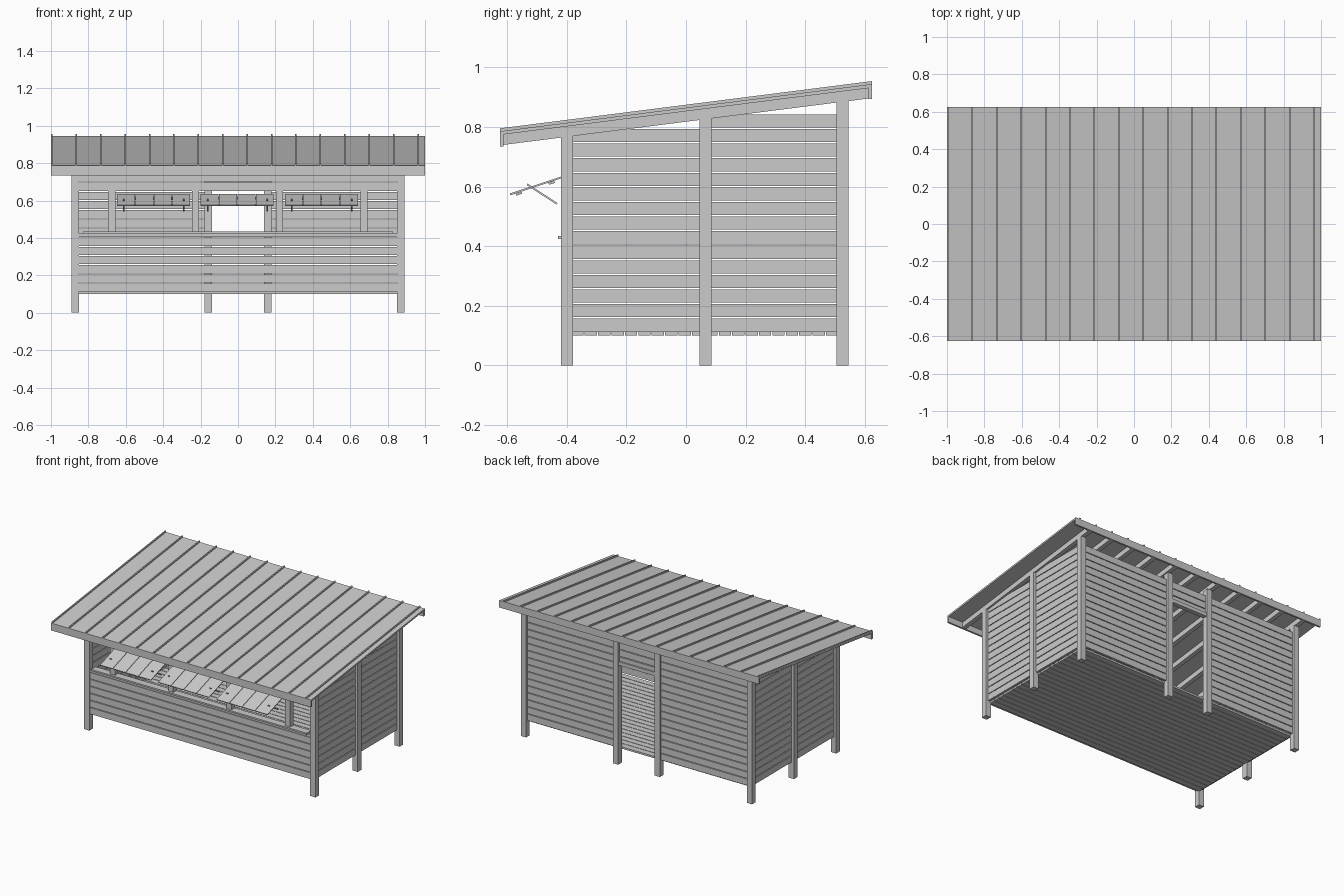
import bpy
import bmesh

cube = bpy.data.objects.get("Cube")
if cube:
    bpy.data.objects.remove(cube, do_unlink=True)

grey = bpy.data.materials.new("weathered_grey")
grey.use_nodes = True
grey.diffuse_color = (0.6, 0.6, 0.6, 1)
grey.node_tree.nodes["Principled BSDF"].inputs["Base Color"].default_value = (0.6, 0.6, 0.6, 1)

SLOPE = 0.127
PITCH, GAP, BASE = 0.049, 0.005, 0.11


def roof_z(y, below=0.0):
    """Height of the roof sheet's top at y, less an offset."""
    return 0.865 + SLOPE * y - below


def prism(bm, x0, x1, profile):
    """Extrude a (y, z) outline from x0 to x1."""
    a = [bm.verts.new((x0, y, z)) for y, z in profile]
    b = [bm.verts.new((x1, y, z)) for y, z in profile]
    bm.faces.new(a)
    bm.faces.new(b[::-1])
    for i in range(len(a)):
        j = (i + 1) % len(a)
        bm.faces.new((a[j], a[i], b[i], b[j]))


def box(bm, x0, x1, y0, y1, z0, z1):
    prism(bm, x0, x1, [(y0, z0), (y1, z0), (y1, z1), (y0, z1)])


def sloped(bm, x0, x1, y0, y1, top, bottom):
    """Bar that follows the roof slope."""
    prism(bm, x0, x1, [(y0, roof_z(y0, bottom)), (y1, roof_z(y1, bottom)),
                       (y1, roof_z(y1, top)), (y0, roof_z(y0, top))])


def slat(bm, x0, x1, p, q, t):
    """Flat bar of thickness t between two (y, z) points."""
    dy, dz = q[0] - p[0], q[1] - p[1]
    n = (dy * dy + dz * dz) ** 0.5
    oy, oz = -dz / n * t, dy / n * t
    prism(bm, x0, x1, [p, q, (q[0] + oy, q[1] + oz), (p[0] + oy, p[1] + oz)])


def rows(bm, x0, x1, y0, y1, first, last):
    """Stack of horizontal cladding boards."""
    for k in range(first, last):
        z = BASE + k * PITCH
        box(bm, x0, x1, y0, y1, z + GAP / 2, z + PITCH - GAP / 2)


def finish(name, bm):
    bmesh.ops.recalc_face_normals(bm, faces=bm.faces)
    mesh = bpy.data.meshes.new(name)
    bm.to_mesh(mesh)
    bm.free()
    mesh.materials.append(grey)
    obj = bpy.data.objects.new(name, mesh)
    bpy.context.collection.objects.link(obj)
    return obj


# Posts with tops cut to the roof slope
bm = bmesh.new()
spots = [(s * 0.87, y) for s in (-1, 1) for y in (-0.4, 0.065, 0.525)]
spots += [(-0.16, 0.525), (0.16, 0.525)]
for x, y in spots:
    a, b = y - 0.02, y + 0.02
    prism(bm, x - 0.02, x + 0.02,
          [(a, 0), (b, 0), (b, roof_z(b, 0.047)), (a, roof_z(a, 0.047))])
finish("posts", bm)

# Floor boards run along the length
bm = bmesh.new()
for i in range(20):
    y = -0.385 + i * 0.045
    box(bm, -0.855, 0.855, y, y + 0.041, 0.1, 0.113)
finish("floor_boards", bm)

# Side walls, one board row taller behind the middle post
for side, name in ((-1, "right_wall"), (1, "left_wall")):
    bm = bmesh.new()
    x0, x1 = sorted((side * 0.857, side * 0.872))
    rows(bm, x0, x1, -0.38, 0.05, 0, 14)
    rows(bm, x0, x1, 0.08, 0.505, 0, 15)
    finish(name, bm)

# Back wall around the open doorway
bm = bmesh.new()
for x0, x1 in ((-0.85, -0.18), (0.18, 0.85)):
    rows(bm, x0, x1, 0.515, 0.53, 0, 15)
rows(bm, -0.14, 0.14, 0.515, 0.53, 13, 15)
box(bm, -0.14, 0.14, 0.508, 0.54, 0.69, 0.715)
box(bm, -0.14, 0.14, 0.515, 0.53, 0.715, 0.744)
finish("back_wall", bm)

# Front wall below and above the long opening
bm = bmesh.new()
rows(bm, -0.85, 0.85, -0.412, -0.397, 0, 6)
box(bm, -0.85, 0.85, -0.412, -0.397, BASE + 6 * PITCH, 0.425)
rows(bm, -0.85, 0.85, -0.412, -0.397, 11, 13)
box(bm, -0.85, 0.85, -0.412, -0.397, 0.75, 0.775)
finish("front_wall", bm)

bm = bmesh.new()
box(bm, -0.83, 0.83, -0.43, -0.38, 0.424, 0.435)
finish("window_sill", bm)

bm = bmesh.new()
for x in (-0.675, -0.227, 0.222, 0.673):
    box(bm, x - 0.019, x + 0.019, -0.415, -0.38, 0.435, 0.65)
finish("window_uprights", bm)

# Three propped-open shutters made of four boards each
for name, cx in (("right_shutter", -0.45), ("middle_shutter", -0.003), ("left_shutter", 0.447)):
    bm = bmesh.new()
    for i in range(4):
        x = cx - 0.197 + i * 0.0985
        slat(bm, x, x + 0.0955, (-0.59, 0.571), (-0.418, 0.628), 0.006)
    for y in (-0.56, -0.45):
        z = 0.571 + (y + 0.59) * 0.331
        slat(bm, cx - 0.18, cx + 0.18, (y - 0.01, z - 0.011), (y + 0.01, z - 0.005), 0.007)
    for s in (-0.16, 0.16):
        slat(bm, cx + s - 0.004, cx + s + 0.004, (-0.535, 0.605), (-0.435, 0.54), 0.006)
    finish(name, bm)

# Rafters
bm = bmesh.new()
for i in range(11):
    x = -0.87 + i * 0.174
    sloped(bm, x - 0.015, x + 0.015, -0.612, 0.612, 0.012, 0.047)
finish("rafters", bm)

# Fascia boards at the low and high eaves
for name, y0, z0, z1 in (("front_fascia", -0.625, 0.735, 0.786), ("back_fascia", 0.612, 0.895, 0.942)):
    bm = bmesh.new()
    box(bm, -1, 1, y0, y0 + 0.013, z0, z1)
    finish(name, bm)

# Metal roof with standing seams
bm = bmesh.new()
sloped(bm, -1, 1, -0.625, 0.625, 0, 0.012)
finish("roof_sheet", bm)
bm = bmesh.new()
for i in range(16):
    x = -0.995 + i * 0.1305
    sloped(bm, x - 0.004, x + 0.004, -0.625, 0.625, -0.01, 0.002)
finish("roof_seams", bm)
